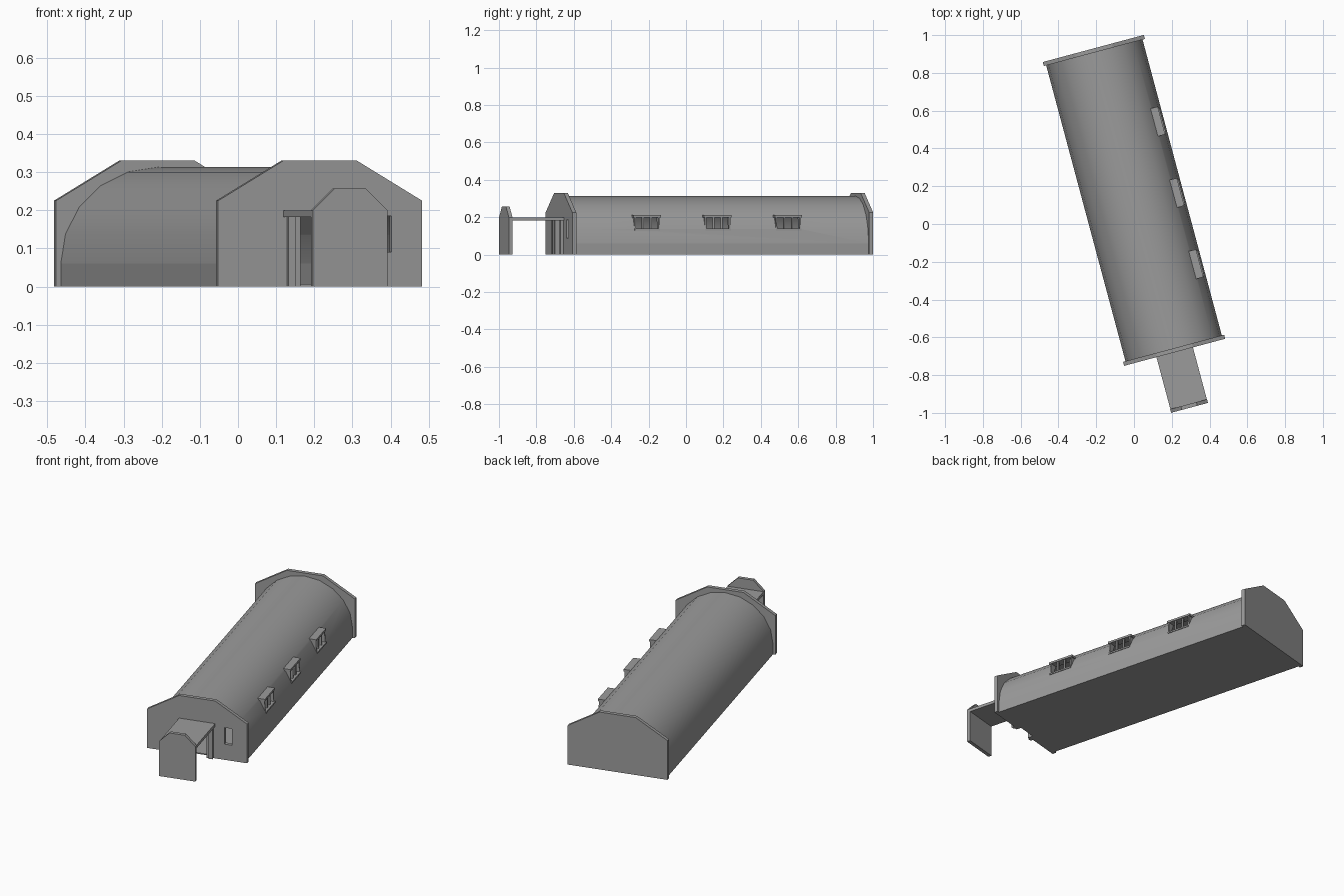
import bpy, bmesh, math
from mathutils import Matrix

if "Cube" in bpy.data.objects:
    bpy.data.objects.remove(bpy.data.objects["Cube"], do_unlink=True)

# Local axes: x across the hut, y along it; the whole hut stands turned on the ground
PLACE = Matrix.Translation((0, 0.125, 0)) @ Matrix.Rotation(math.radians(15), 4, "Z")

grey = bpy.data.materials.new("concrete_grey")
grey.use_nodes = True
COLOUR = (0.33, 0.33, 0.33, 1)
grey.diffuse_color = COLOUR
grey.node_tree.nodes["Principled BSDF"].inputs["Base Color"].default_value = COLOUR


def prism(name, profile, y0, y1):
    """Extrude an (x, z) outline along y."""
    bm = bmesh.new()
    face = bm.faces.new([bm.verts.new((x, y0, z)) for x, z in profile])
    grown = bmesh.ops.extrude_face_region(bm, geom=[face])["geom"]
    verts = [v for v in grown if isinstance(v, bmesh.types.BMVert)]
    bmesh.ops.translate(bm, verts=verts, vec=(0, y1 - y0, 0))
    bmesh.ops.recalc_face_normals(bm, faces=bm.faces)
    bm.transform(PLACE)
    mesh = bpy.data.meshes.new(name)
    bm.to_mesh(mesh)
    bm.free()
    mesh.materials.append(grey)
    obj = bpy.data.objects.new(name, mesh)
    bpy.context.collection.objects.link(obj)
    return obj


def box(name, x0, x1, y0, y1, z0, z1):
    return prism(name, [(x0, z0), (x1, z0), (x1, z1), (x0, z1)], y0, y1)


def select(obj):
    bpy.ops.object.select_all(action="DESELECT")
    obj.select_set(True)
    bpy.context.view_layer.objects.active = obj


def cut(obj, cutters):
    """Cut openings and discard the cutters."""
    select(obj)
    for cutter in cutters:
        cutter.hide_render = True
        mod = obj.modifiers.new("opening", "BOOLEAN")
        mod.operation = "DIFFERENCE"
        mod.solver = "EXACT"
        mod.object = cutter
        bpy.ops.object.modifier_apply(modifier=mod.name)
        bpy.data.objects.remove(cutter, do_unlink=True)


def gable(half, eave, ridge_half, ridge):
    """Straight-sided outline with a clipped top."""
    return [(-half, 0), (half, 0), (half, eave),
            (ridge_half, ridge), (-ridge_half, ridge), (-half, eave)]


def arc(rx, rz):
    steps = [math.pi * i / 10 for i in range(11)]
    return [(rx * math.cos(a), PLINTH + rz * math.sin(a)) for a in steps]


HALF_LENGTH, WALL = 0.8325, 0.022
INNER = HALF_LENGTH - WALL
PLINTH, RX, RZ, SHELL = 0.06, 0.264, 0.253, 0.012
DORMERS = (-0.411, -0.02, 0.371)

# Floor and low side walls
box("floor", -RX, RX, -INNER, INNER, 0, 0.006)
for side, name in ((-1, "right_plinth"), (1, "left_plinth")):
    box(name, side * (RX - SHELL), side * RX, -INNER, INNER, 0, PLINTH)

# Curved roof shell with window openings on one side
shell = arc(RX, RZ) + arc(RX - SHELL, RZ - SHELL)[::-1]
roof = prism("barrel_roof", shell, -INNER, INNER)
cut(roof, [box("window_cutter", 0.18, 0.3, y - 0.066, y + 0.066, 0.137, 0.2)
           for y in DORMERS])
select(roof)
bpy.ops.object.shade_smooth_by_angle(angle=math.radians(30))

# End walls
end = gable(0.277, 0.225, 0.1, 0.33)
prism("back_wall", end, INNER, HALF_LENGTH)
front = prism("front_wall", end, -HALF_LENGTH, -INNER)
cut(front, [box("door_cutter", -0.055, 0.055, -0.9, -0.75, -0.1, 0.182),
            box("slit_cutter", 0.152, 0.194, -0.9, -0.75, 0.09, 0.185)])

# Dormer windows: flat hood, wedge cheeks, sill and mullions
for number, y in enumerate(DORMERS, 1):
    box(f"dormer_hood_{number}", 0.205, 0.25, y - 0.076, y + 0.076, 0.2, 0.212)
    box(f"dormer_sill_{number}", 0.235, 0.256, y - 0.07, y + 0.07, 0.13, 0.139)
    for offset in (-0.066, 0.066):
        cheek = [(0.25, 0.13), (0.246, 0.202), (0.205, 0.202), (0.235, 0.13)]
        prism(f"dormer_cheek_{number}", cheek, y + offset - 0.004, y + offset + 0.004)
    for offset in (-0.022, 0.022):
        box(f"dormer_mullion_{number}", 0.236, 0.245,
            y + offset - 0.005, y + offset + 0.005, 0.135, 0.202)

# Stepped door frame
for side, name in ((-1, "right"), (1, "left")):
    box(f"{name}_door_post", side * 0.07, side * 0.09,
        -HALF_LENGTH - 0.016, -HALF_LENGTH, 0, 0.183)
    box(f"{name}_door_jamb", side * 0.055, side * 0.07,
        -HALF_LENGTH - 0.008, -HALF_LENGTH, 0, 0.183)

# Porch roof carried by a free-standing blast screen
box("porch_roof", -0.1, 0.1, -1.12, -HALF_LENGTH, 0.183, 0.2)
prism("porch_screen", gable(0.101, 0.2, 0.0425, 0.257), -1.137, -1.117)
